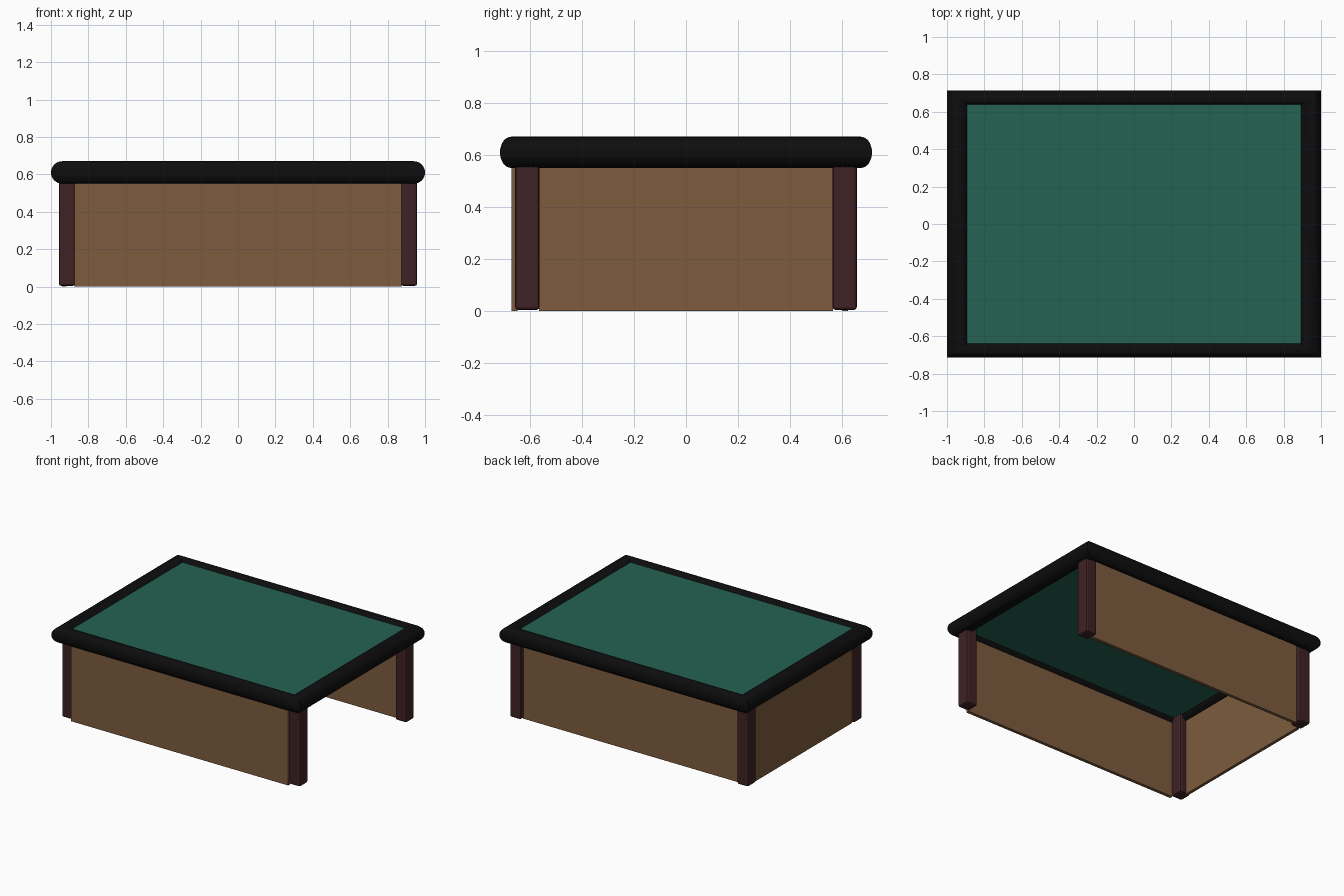
import bpy, bmesh, math

if "Cube" in bpy.data.objects:
    bpy.data.objects.remove(bpy.data.objects["Cube"], do_unlink=True)


def material(name, rgb):
    mat = bpy.data.materials.new(name)
    mat.use_nodes = True
    color = (*rgb, 1.0)
    mat.diffuse_color = color
    mat.node_tree.nodes["Principled BSDF"].inputs["Base Color"].default_value = color
    return mat


BLACK = material("black_edging", (0.004, 0.004, 0.004))
GREEN = material("green_surface", (0.018, 0.125, 0.084))
BROWN = material("brown_panel", (0.205, 0.107, 0.048))
DARK = material("dark_wood", (0.05, 0.016, 0.018))


def add_object(name, bm, mat):
    bmesh.ops.recalc_face_normals(bm, faces=bm.faces)
    mesh = bpy.data.meshes.new(name)
    bm.to_mesh(mesh)
    bm.free()
    mesh.materials.append(mat)
    obj = bpy.data.objects.new(name, mesh)
    bpy.context.collection.objects.link(obj)
    return obj


def box(name, lo, hi, mat, bevel=0.0):
    bm = bmesh.new()
    bmesh.ops.create_cube(bm, size=1)
    for v in bm.verts:
        v.co = [a + (b - a) * (c + 0.5) for a, b, c in zip(lo, hi, v.co)]
    obj = add_object(name, bm, mat)
    if bevel:
        mod = obj.modifiers.new("edge_bevel", "BEVEL")
        mod.width = bevel
        mod.segments = 2
    return obj


# Rounded edging with mitred corners, slimmer along the front and back
SIDES, RADIUS, DEPTH, MID_Z = 32, 0.06, 0.715, 0.61
bm = bmesh.new()
rings = []
for sx, sy in ((1, 1), (-1, 1), (-1, -1), (1, -1)):
    ring = []
    for i in range(SIDES):
        a = 2 * math.pi * i / SIDES
        r = 1 - RADIUS + RADIUS * math.cos(a)
        ring.append(bm.verts.new((sx * r, sy * r * DEPTH, MID_Z + RADIUS * math.sin(a))))
    rings.append(ring)
for k in range(4):
    here, there = rings[k], rings[(k + 1) % 4]
    for i in range(SIDES):
        j = (i + 1) % SIDES
        bm.faces.new((here[i], here[j], there[j], there[i]))
edging = add_object("top_edging", bm, BLACK)
bpy.context.view_layer.objects.active = edging
edging.select_set(True)
bpy.ops.object.shade_smooth_by_angle(angle=math.radians(30))
edging.select_set(False)

# Playing surface set inside the edging
box("table_surface", (-0.93, -0.665, 0.59), (0.93, 0.665, 0.648), GREEN)

# Bevelled corner legs
for side, sx in (("left", 1), ("right", -1)):
    for end, sy in (("front", -1), ("back", 1)):
        xs = sorted((sx * 0.87, sx * 0.958))
        ys = sorted((sy * 0.563, sy * 0.657))
        box(f"{end}_{side}_leg", (xs[0], ys[0], 0.004), (xs[1], ys[1], 0.6), DARK, 0.012)

# Skirt panels on three sides; the left side stays open
box("front_panel", (-0.873, -0.671, 0), (0.873, -0.648, 0.6), BROWN)
box("back_panel", (-0.873, 0.6, 0), (0.873, 0.622, 0.6), BROWN)
box("right_panel", (-0.94, -0.565, 0), (-0.918, 0.565, 0.6), BROWN)
